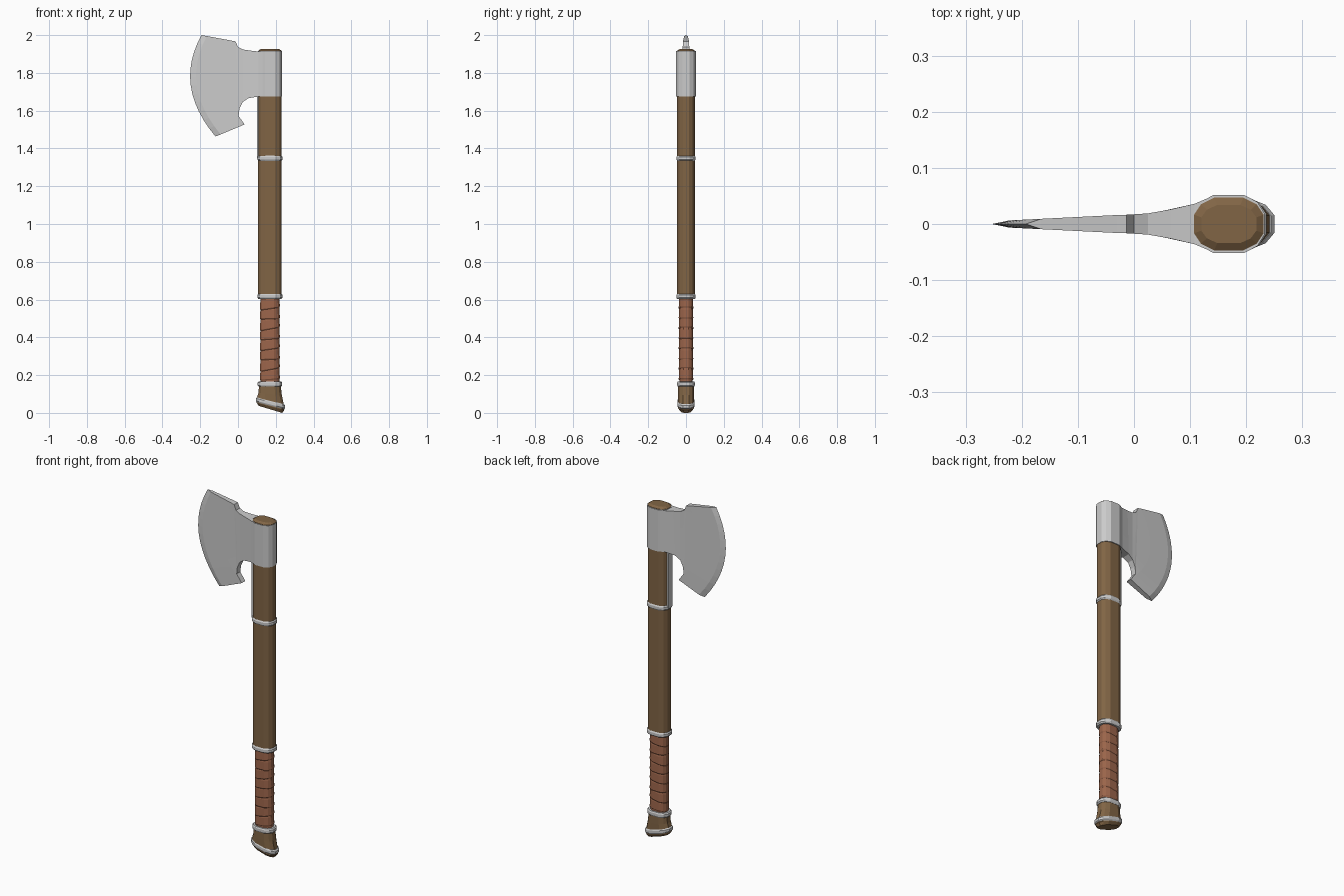
import bpy, bmesh

if "Cube" in bpy.data.objects:
    bpy.data.objects.remove(bpy.data.objects["Cube"])

CX = 0.169  # handle axis


def material(name, rgb):
    m = bpy.data.materials.new(name)
    m.diffuse_color = (*rgb, 1)
    m.use_nodes = True
    m.node_tree.nodes["Principled BSDF"].inputs["Base Color"].default_value = m.diffuse_color
    return m


WOOD = material("wood", (0.22, 0.13, 0.06))
LEATHER = material("leather", (0.33, 0.13, 0.07))

# Rounded 12-sided handle cross-section (unit size)
quarter = [(1, 0.35), (0.8, 0.75), (0.42, 1)]
half = quarter + [(-x, y) for x, y in reversed(quarter)]
SECTION = half + [(-x, -y) for x, y in half]


def finish(name, bm, mat=None):
    bmesh.ops.remove_doubles(bm, verts=bm.verts, dist=1e-5)
    bmesh.ops.recalc_face_normals(bm, faces=bm.faces)
    me = bpy.data.meshes.new(name)
    bm.to_mesh(me)
    bm.free()
    ob = bpy.data.objects.new(name, me)
    bpy.context.collection.objects.link(ob)
    if mat:
        me.materials.append(mat)
    return ob


def loft(name, rings, mat=None):
    """rings: (half x, half y, z, slope along x, centre x)"""
    bm = bmesh.new()
    rows = [[bm.verts.new((cx + u * hx, v * hy, z + s * u * hx)) for u, v in SECTION]
            for hx, hy, z, s, cx in rings]
    n = len(SECTION)
    for a, b in zip(rows, rows[1:]):
        for i in range(n):
            j = (i + 1) % n
            bm.faces.new((a[i], a[j], b[j], b[i]))
    bm.faces.new(rows[0])
    bm.faces.new(rows[-1])
    return finish(name, bm, mat)


def band(name, z, h, hx, hy, s=0, cx=CX):
    loft(name, [(hx * f, hy * f, z + d * h / 2, s, cx)
                for f, d in ((0.92, -1), (1, -0.5), (1, 0.5), (0.92, 1))])


# Wooden shaft with chamfered top
loft("shaft", [(0.062, 0.047, 0.61, 0, CX), (0.062, 0.047, 1.917, 0, CX),
               (0.049, 0.034, 1.926, 0, CX)], WOOD)

# Metal bands
band("upper_band", 1.348, 0.027, 0.067, 0.051)
band("grip_top_band", 0.617, 0.027, 0.067, 0.051)
band("grip_bottom_band", 0.153, 0.027, 0.065, 0.047)

# Leather grip: overlapping tilted wraps
wraps = [(0.050, 0.036, 0.145, 0, CX)]
N, Z0, Z1 = 8, 0.17, 0.60
for i in range(N):
    z, h = Z0 + (Z1 - Z0) * i / N, (Z1 - Z0) / N
    tilt = (0.08, 0.18, 0.03, 0.14)[i % 4]
    wraps += [(0.0495, 0.0355, z + 0.004, tilt, CX), (0.0525, 0.0385, z + 0.010, tilt, CX),
              (0.051, 0.037, z + h - 0.002, tilt, CX)]
wraps.append((0.049, 0.036, 0.618, 0, CX))
loft("leather_grip", wraps, LEATHER)

# Flared, slanted butt
loft("butt", [(0.062, 0.032, 0.0186, -0.3, 0.172), (0.073, 0.042, 0.034, -0.27, 0.172),
              (0.073, 0.043, 0.055, -0.25, 0.171), (0.062, 0.043, 0.10, -0.1, 0.170),
              (0.057, 0.042, 0.15, 0, CX)], WOOD)
band("butt_band", 0.051, 0.027, 0.078, 0.046, -0.25, 0.172)

# Head socket around the shaft
loft("head_socket", [(0.064, 0.052, 1.675, 0, CX), (0.064, 0.052, 1.915, 0, CX)])

# Protective strip under the blade
bm = bmesh.new()
bmesh.ops.create_cube(bm, size=1)
for v in bm.verts:
    v.co = (0.108 + v.co.x * 0.016, v.co.y * 0.036, 1.515 + v.co.z * 0.335)
finish("shaft_strip", bm)

# Blade: columns from socket to edge (top point, bottom point, bulge)
COLS = [((0.145, 1.913), (0.145, 1.676), 0), ((0.108, 1.913), (0.108, 1.675), 0),
        ((0.065, 1.918), (0.055, 1.666), 0), ((0.025, 1.924), (0.024, 1.645), 0),
        ((0.000, 1.937), (0.008, 1.612), 0), ((-0.013, 1.967), (0.003, 1.572), 0),
        ((-0.030, 1.970), (0.035, 1.527), -0.10),
        ((-0.165, 1.995), (-0.092, 1.474), -0.09),
        ((-0.193, 2.000), (-0.119, 1.463), -0.094)]
THICK = [(-0.26, 0.0045), (-0.01, 0.017), (0.02, 0.018), (0.065, 0.026),
         (0.108, 0.036), (0.145, 0.052)]
ROWS = 12


def thickness(x, col):
    if col == len(COLS) - 1:
        return 0
    for (x0, t0), (x1, t1) in zip(THICK, THICK[1:]):
        if x <= x1:
            t = t0 + (t1 - t0) * (x - x0) / (x1 - x0)
            return min(t, 0.0165) if col > 4 else t
    return THICK[-1][1]


bm = bmesh.new()
sides = []
for sign in (-1, 1):
    grid = []
    for c, ((xa, za), (xb, zb), bulge) in enumerate(COLS):
        col = []
        for r in range(ROWS + 1):
            t = r / ROWS
            x = xa + (xb - xa) * t + bulge * 4 * t * (1 - t)
            col.append(bm.verts.new((x, sign * thickness(x, c), za + (zb - za) * t)))
        grid.append(col)
    for a, b in zip(grid, grid[1:]):
        for r in range(ROWS):
            bm.faces.new((a[r], a[r + 1], b[r + 1], b[r]))
    sides.append(grid)
f, k = sides
for c in range(len(COLS) - 1):
    for r in (0, ROWS):
        bm.faces.new((f[c][r], f[c + 1][r], k[c + 1][r], k[c][r]))
for r in range(ROWS):
    bm.faces.new((f[0][r], f[0][r + 1], k[0][r + 1], k[0][r]))
finish("axe_blade", bm)
